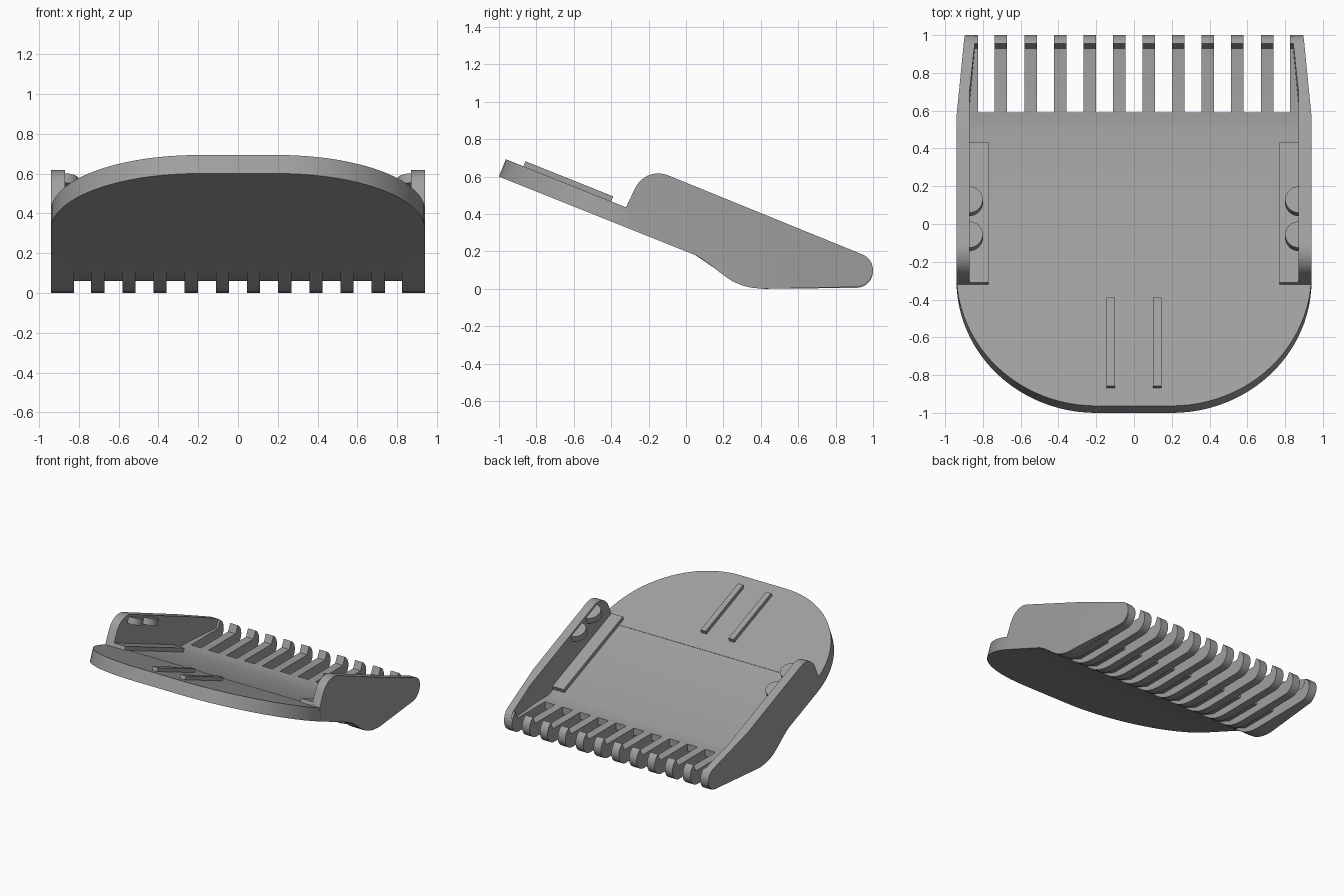
import bpy, bmesh, math
from mathutils import Vector

if "Cube" in bpy.data.objects:
    bpy.data.objects.remove(bpy.data.objects["Cube"])

SLOPE = math.atan(0.4)
NORMAL = Vector((0, math.sin(SLOPE), math.cos(SLOPE)))    # normal of the tilted plate
ALONG = Vector((0, math.cos(SLOPE), -math.sin(SLOPE)))    # downhill towards the teeth

grey = bpy.data.materials.new("grey_plastic")
grey.diffuse_color = (0.35, 0.35, 0.35, 1)
grey.use_nodes = True
grey.node_tree.nodes["Principled BSDF"].inputs["Base Color"].default_value = grey.diffuse_color


def top_z(y):
    """Height of the plate's upper surface."""
    return 0.69 - 0.4 * (y + 0.96)


def prism(name, points, offset, edit=None):
    """Extrude a closed outline along an offset vector."""
    bm = bmesh.new()
    face = bm.faces.new([bm.verts.new(p) for p in points])
    ext = bmesh.ops.extrude_face_region(bm, geom=[face])
    for v in ext["geom"]:
        if isinstance(v, bmesh.types.BMVert):
            v.co += Vector(offset)
    if edit:
        edit(bm)
    bmesh.ops.recalc_face_normals(bm, faces=bm.faces)
    me = bpy.data.meshes.new(name)
    bm.to_mesh(me)
    bm.free()
    me.materials.append(grey)
    ob = bpy.data.objects.new(name, me)
    bpy.context.collection.objects.link(ob)
    bpy.ops.object.select_all(action='DESELECT')
    ob.select_set(True)
    bpy.context.view_layer.objects.active = ob
    bpy.ops.object.shade_smooth_by_angle(angle=math.radians(25))
    return ob


def side_profile(name, yz, x0, x1, edit=None):
    return prism(name, [(x0, y, z) for y, z in yz], (x1 - x0, 0, 0), edit)


def arc(cy, cz, r, a0, a1, n):
    return [(cy + r * math.cos(math.radians(a0 + (a1 - a0) * i / n)),
             cz + r * math.sin(math.radians(a0 + (a1 - a0) * i / n))) for i in range(n + 1)]


# Rounded front of the plate, cut square to its tilt
right = [(0.2 + 0.74 * math.cos(t), -0.3 - 0.7 * math.sin(t))
         for t in [math.pi / 2 * i / 24 for i in range(25)]]
outline = right + [(-x, y) for x, y in reversed(right)]
prism("front_plate", [(x, y, 0.6 - 0.4 * (y + 1)) for x, y in outline], NORMAL * 0.1)

# Rear plate with a flat lip where the comb slots begin
back = -0.3 + 0.1 * NORMAL.y
side_profile("rear_plate", [(-0.3, 0.32), (0.05, 0.18), (0.15, 0.112), (0.28, 0.06), (0.59, 0.06),
                            (0.59, 0.115), (0.477, 0.115), (back, top_z(back))], -0.872, 0.872)

# Underside curve shared by the teeth and side walls
belly = [(0.05, 0.18), (0.09, 0.157), (0.14, 0.12), (0.2, 0.073), (0.25, 0.039),
         (0.3, 0.018), (0.35, 0.006), (0.41, 0.0)]

# Comb teeth with upturned tips
tooth = belly + arc(0.91, 0.095, 0.09, -90, 60, 12) + [(0.93, 0.115), (0.47, 0.115), (0.1, 0.2)]
for i in range(10):
    x = (i - 4.5) * 0.1565
    side_profile("comb_tooth", tooth, x - 0.033, x + 0.033)

wall = ([(-0.3, 0.32)] + belly + arc(0.91, 0.1, 0.09, -90, 68, 14)
        + arc(-0.148, 0.48, 0.137, 68, 158, 10) + [(-0.295, 0.49), (-0.32, 0.434)])

for s in (-1, 1):
    # Side walls, tapering towards the comb tips
    def taper(bm):
        start = Vector((0, 0.57, 0.34))
        for d in (0, 0.15):
            bmesh.ops.bisect_plane(bm, geom=bm.verts[:] + bm.edges[:] + bm.faces[:],
                                   plane_co=start + ALONG * d, plane_no=ALONG)
        for v in bm.verts:
            d = (v.co - start).dot(ALONG)
            if abs(v.co.x) > 0.9:
                v.co.x -= s * max(0, d) * 0.092
            else:
                v.co.x -= s * max(0, d - 0.15) * 0.1
    side_profile("side_wall", wall, s * 0.87, s * 0.94, taper)
    side_profile("end_tooth", tooth, s * 0.825, s * 0.885)

    # Guide ledge along the foot of each wall
    def strip(name, x0, x1, y0, y1):
        pts = [Vector((x, y, top_z(y))) - NORMAL * 0.01
               for x, y in ((x0, y0), (x1, y0), (x1, y1), (x0, y1))]
        prism(name, pts, NORMAL * 0.04)
    strip("guide_ledge", s * 0.77, s * 0.88, -0.32, 0.42)
    # Central ridges
    strip("centre_ridge", s * 0.1, s * 0.145, -0.87, -0.4)

    # Half-round snap bumps near the top of each wall
    for y in (0.135, -0.05):
        c = Vector((s * 0.875, y, 0.607 - 0.4 * (y + 0.1))) - NORMAL * 0.015
        pts = [c + Vector((-s * 0.075 * math.sin(t), 0, 0)) + ALONG * 0.075 * math.cos(t)
               for t in [math.pi * i / 16 for i in range(17)]]
        prism("snap_bump", pts, NORMAL * -0.05)
